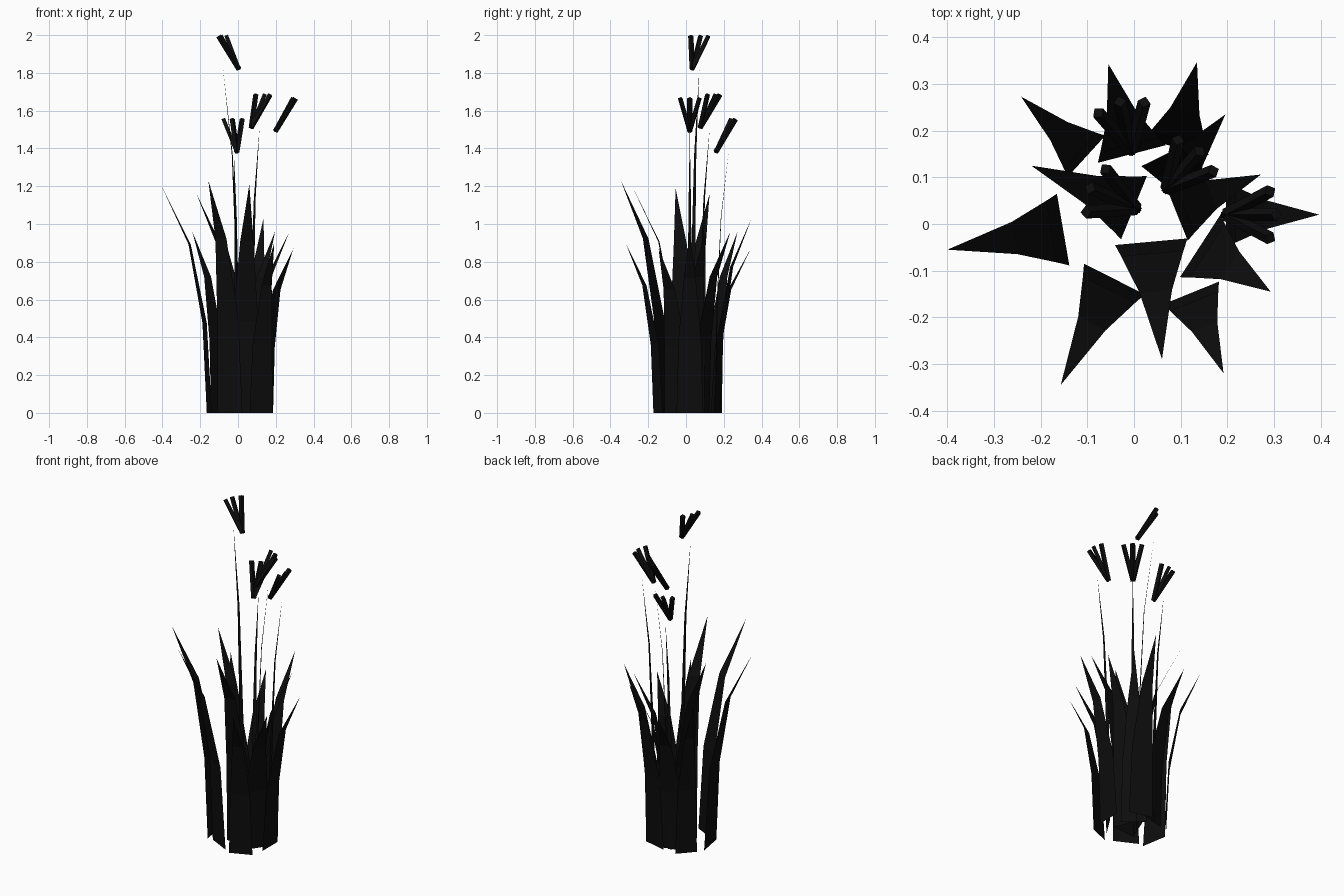
import bpy, bmesh, math
from mathutils import Vector

if "Cube" in bpy.data.objects:
    bpy.data.objects.remove(bpy.data.objects["Cube"])

mat = bpy.data.materials.new("dark_plant")
mat.diffuse_color = (0.004, 0.004, 0.004, 1)
mat.use_nodes = True
mat.node_tree.nodes["Principled BSDF"].inputs["Base Color"].default_value = mat.diffuse_color


def finish(bm, name):
    me = bpy.data.meshes.new(name)
    bm.to_mesh(me)
    bm.free()
    me.materials.append(mat)
    ob = bpy.data.objects.new(name, me)
    bpy.context.collection.objects.link(ob)


# (share of height, share of outward bend, share of base width)
BEND = [(0, 0, 1), (0.4, 0.1, 0.86), (0.75, 0.42, 0.45)]


def blade(name, base, tip, height, half):
    """Flat strip curving from base to a pointed tip."""
    base, tip = Vector((*base, 0)), Vector((*tip, 0))
    lean = tip - base
    side = lean.normalized().cross(Vector((0, 0, 1))) * half
    bm = bmesh.new()
    rows = []
    for h, o, w in BEND:
        c = base + lean * o + Vector((0, 0, height * h))
        rows.append((bm.verts.new(c - side * w), bm.verts.new(c + side * w)))
    for a, b in zip(rows, rows[1:]):
        bm.faces.new((a[0], a[1], b[1], b[0]))
    top = bm.verts.new(tip + Vector((0, 0, height)))
    bm.faces.new((rows[-1][0], rows[-1][1], top))
    finish(bm, name)


def flower(name, base, angle, z, rise=0.175, reach=0.108, r=0.014):
    """Three square prongs fanning out from one point."""
    bm = bmesh.new()
    start = Vector((*base, z))
    for turn in (-28, 0, 28):
        a = math.radians(angle + turn)
        axis = Vector((reach * math.cos(a), reach * math.sin(a), rise))
        rot = axis.to_track_quat('Z', 'Y').to_matrix().to_4x4()
        rot.translation = start + axis / 2
        bmesh.ops.create_cone(bm, cap_ends=True, segments=4, radius1=r,
                              radius2=r, depth=axis.length, matrix=rot)
    finish(bm, name)


# Leaves: base centre, tip, tip height, half width
leaves = [
    ((-0.152, -0.012), (-0.40, -0.055), 1.19, 0.078),
    ((-0.042, -0.118), (-0.157, -0.345), 1.23, 0.073),
    ((0.037, -0.038), (0.06, -0.29), 1.21, 0.078),
    ((0.122, -0.148), (0.192, -0.32), 0.90, 0.065),
    ((0.142, -0.047), (0.293, -0.145), 0.87, 0.08),
    ((0.197, 0.02), (0.397, 0.02), 0.95, 0.07),
    ((0.088, 0.032), (0.272, 0.106), 0.96, 0.073),
    ((0.07, 0.08), (0.196, 0.235), 0.96, 0.07),
    ((0.09, 0.165), (0.135, 0.347), 1.03, 0.072),
    ((-0.005, 0.15), (-0.055, 0.343), 0.87, 0.075),
    ((-0.102, 0.145), (-0.242, 0.273), 0.96, 0.06),
    ((0.0, 0.035), (-0.22, 0.125), 1.16, 0.073),
]
for i, leaf in enumerate(leaves):
    blade(f"leaf_{i + 1}", *leaf)

# Flower stalks: base, direction, height, lean
stalks = [
    ((0.005, 0.033), 156, 1.82, 0.092),
    ((0.07, 0.075), 49, 1.51, 0.067),
    ((0.197, 0.02), 0, 1.49, 0.08),
    ((-0.006, 0.157), 103, 1.38, 0.07),
]
for i, (base, ang, z, lean) in enumerate(stalks):
    a = math.radians(ang)
    tip = (base[0] + lean * math.cos(a), base[1] + lean * math.sin(a))
    blade(f"stalk_{i + 1}", base, tip, z, 0.014)
    flower(f"flower_{i + 1}", base, ang, z)
